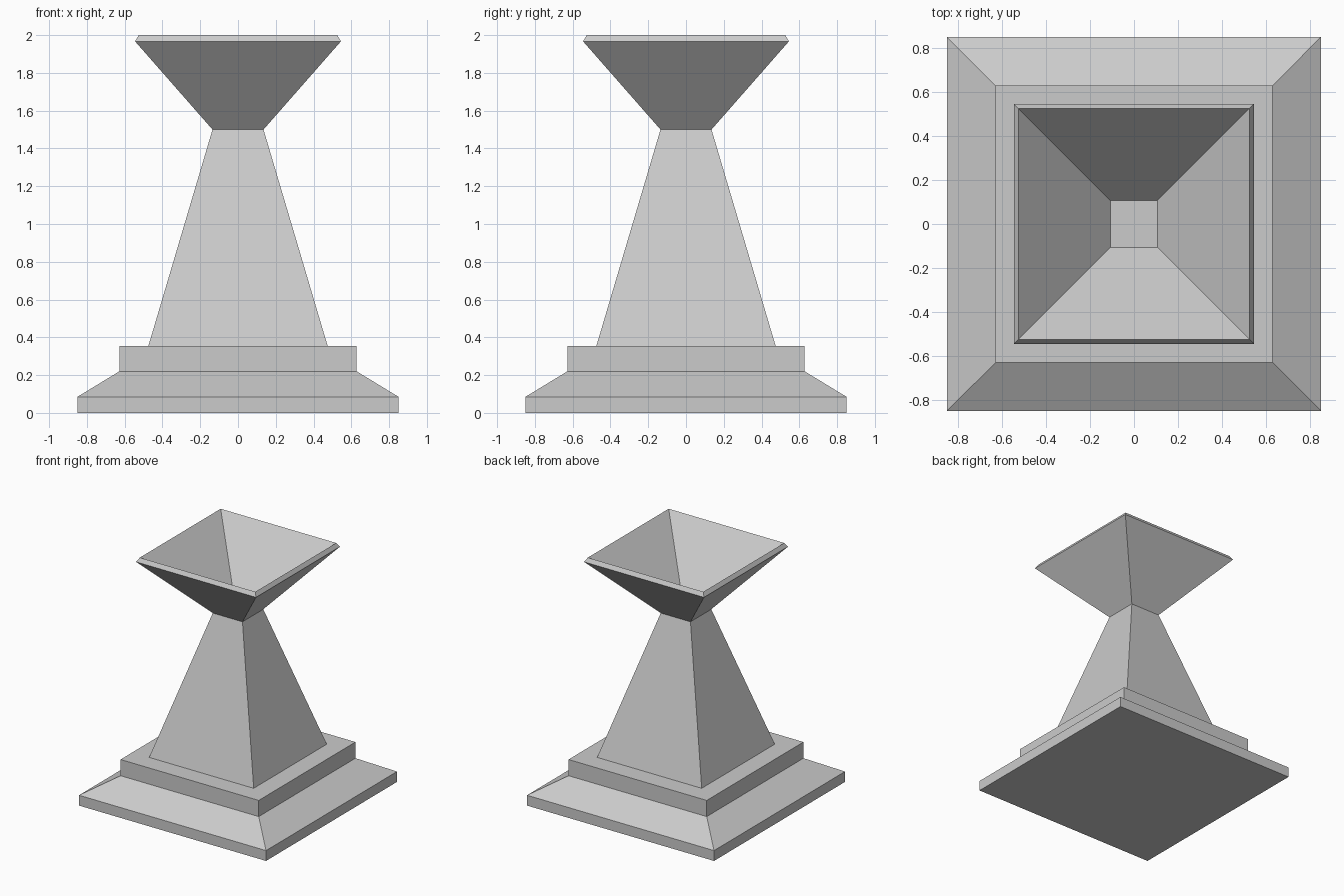
import bpy
import bmesh

if "Cube" in bpy.data.objects:
    bpy.data.objects.remove(bpy.data.objects["Cube"])


def square_loft(name, profile):
    """Stack square rings given as (half width, height), capped at both ends."""
    bm = bmesh.new()
    rings = [[bm.verts.new((sx * h, sy * h, z))
              for sx, sy in ((-1, -1), (1, -1), (1, 1), (-1, 1))]
             for h, z in profile]
    for a, b in zip(rings, rings[1:]):
        for i in range(4):
            j = (i + 1) % 4
            bm.faces.new((a[i], a[j], b[j], b[i]))
    bm.faces.new(rings[0][::-1])
    bm.faces.new(rings[-1])
    mesh = bpy.data.meshes.new(name)
    bm.to_mesh(mesh)
    bm.free()
    obj = bpy.data.objects.new(name, mesh)
    bpy.context.collection.objects.link(obj)
    return obj


# Stepped plinth with a sloped shoulder
square_loft("base", [(0.85, 0), (0.85, 0.085), (0.628, 0.22), (0.628, 0.353)])

# Tapered pedestal
square_loft("pedestal", [(0.475, 0.353), (0.135, 1.5)])

# Flared bowl: outer wall, bevelled lip, then inner wall down to the floor
square_loft("bowl", [(0.135, 1.5), (0.545, 1.967), (0.525, 2.0), (0.106, 1.523)])
